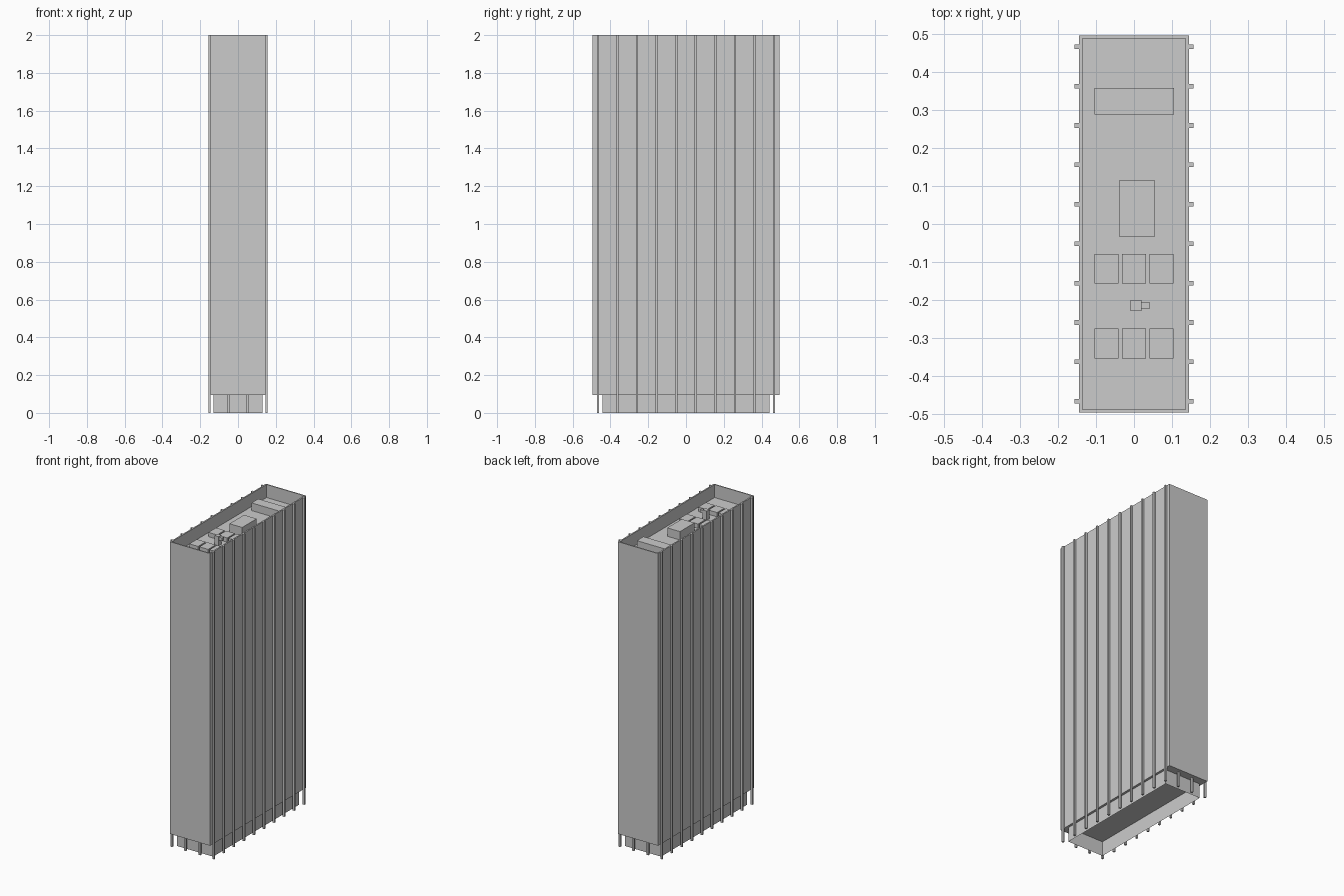
import bpy, bmesh

if "Cube" in bpy.data.objects:
    bpy.data.objects.remove(bpy.data.objects["Cube"])

HX, HY = 0.145, 0.495      # tower half sizes
Z0, Z1 = 0.095, 2.0        # tower bottom and parapet top
ROOF = 1.915               # roof deck height


def finish(name, bm):
    mesh = bpy.data.meshes.new(name)
    bm.to_mesh(mesh)
    bm.free()
    ob = bpy.data.objects.new(name, mesh)
    bpy.context.collection.objects.link(ob)
    return ob


def box(name, x0, x1, y0, y1, z0, z1):
    bm = bmesh.new()
    bmesh.ops.create_cube(bm, size=1)
    for v in bm.verts:
        v.co.x = x1 if v.co.x > 0 else x0
        v.co.y = y1 if v.co.y > 0 else y0
        v.co.z = z1 if v.co.z > 0 else z0
    return finish(name, bm)


# Tower shaft with a sunken roof behind a thin parapet
bm = bmesh.new()
corners = [(-1, -1), (1, -1), (1, 1), (-1, 1)]
ix, iy = HX - 0.009, HY - 0.007
rings = []
for hx, hy, z in [(HX, HY, Z0), (HX, HY, Z1), (ix, iy, Z1), (ix, iy, ROOF)]:
    rings.append([bm.verts.new((sx * hx, sy * hy, z)) for sx, sy in corners])
for a, b in zip(rings, rings[1:]):
    for i in range(4):
        j = (i + 1) % 4
        bm.faces.new((a[i], a[j], b[j], b[i]))
bm.faces.new(rings[0][::-1])
bm.faces.new(rings[-1])
finish("tower_shaft", bm)

# Recessed lobby walls, open underneath
bm = bmesh.new()
low, high = [[bm.verts.new((sx * 0.13, sy * 0.443, z)) for sx, sy in corners]
             for z in (0, Z0)]
for i in range(4):
    j = (i + 1) % 4
    bm.faces.new((low[i], low[j], high[j], high[i]))
finish("lobby_walls", bm)

# Full-height columns on the long sides
for s, side in ((-1, "left"), (1, "right")):
    xs = sorted((s * HX, s * 0.157))
    for i in range(10):
        y = -0.466 + i * 0.932 / 9
        box(f"{side}_column", *xs, y - 0.006, y + 0.006, 0, Z1)

# Short posts under both ends
for y in (-0.466, 0.466):
    for x in (-0.052, 0.052):
        box("end_post", x - 0.006, x + 0.006, y - 0.006, y + 0.006, 0, Z0)

# Rooftop plant
box("long_plant_box", -0.104, 0.105, 0.288, 0.357, ROOF, ROOF + 0.05)
box("stair_housing", -0.038, 0.054, -0.034, 0.116, ROOF, ROOF + 0.055)
for y in (-0.353, -0.157):
    for x in (-0.104, -0.031, 0.041):
        box("cooling_unit", x, x + 0.063, y, y + 0.078, ROOF, ROOF + 0.028)

# Vent stack with side outlet
box("vent_stack", -0.009, 0.02, -0.229, -0.2, ROOF, ROOF + 0.06)
box("vent_outlet", 0.02, 0.041, -0.224, -0.205, ROOF + 0.035, ROOF + 0.055)
